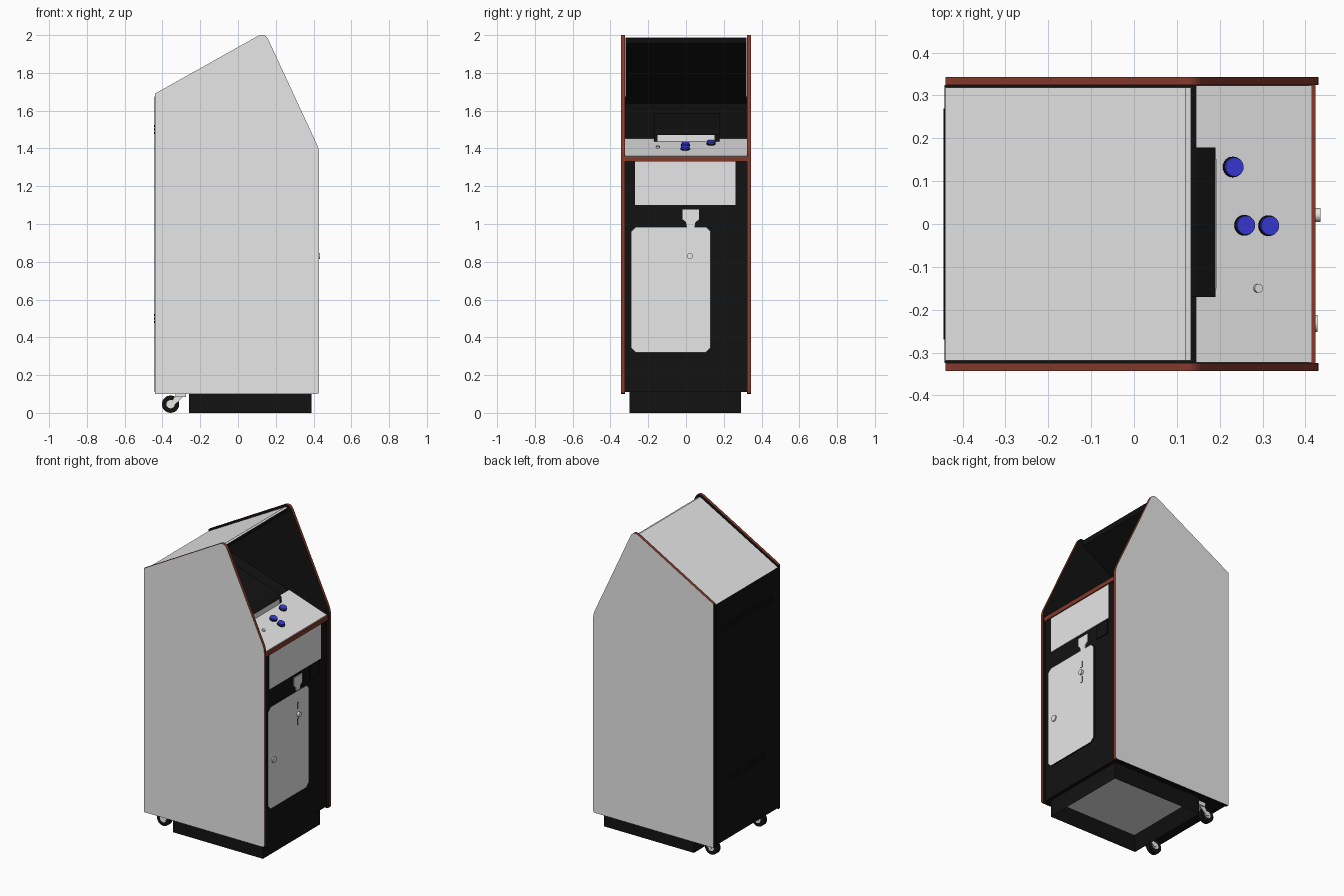
import bpy, bmesh, math
from mathutils import Vector, Matrix

cube = bpy.data.objects.get("Cube")
if cube:
    bpy.data.objects.remove(cube, do_unlink=True)


def material(name, rgb):
    m = bpy.data.materials.new(name)
    m.use_nodes = True
    m.diffuse_color = (*rgb, 1)
    bsdf = next(n for n in m.node_tree.nodes if n.type == 'BSDF_PRINCIPLED')
    bsdf.inputs["Base Color"].default_value = (*rgb, 1)
    return m


GRAY = material("light gray", (0.8, 0.8, 0.8))
BLACK = material("black", (0.006, 0.006, 0.006))
BROWN = material("red brown trim", (0.235, 0.043, 0.024))
BLUE = material("button blue", (0.045, 0.045, 0.75))


def finish(name, bm, mats, rule=None):
    """Turn a bmesh into an object; rule(normal, centre) picks the material slot."""
    bmesh.ops.recalc_face_normals(bm, faces=bm.faces)
    for f in bm.faces:
        f.material_index = rule(f.normal, f.calc_center_median()) if rule else 0
    me = bpy.data.meshes.new(name)
    bm.to_mesh(me)
    bm.free()
    for m in mats:
        me.materials.append(m)
    ob = bpy.data.objects.new(name, me)
    bpy.context.collection.objects.link(ob)
    return ob


def prism(name, pts, axis, a, b, mats, rule=None):
    """Extrude a flat outline from a to b: (x, z) outline along y, or (y, z) along x."""
    bm = bmesh.new()
    place = (lambda p, d: (p[0], d, p[1])) if axis == 'y' else (lambda p, d: (d, p[0], p[1]))
    face = bm.faces.new([bm.verts.new(place(p, a)) for p in pts])
    ext = bmesh.ops.extrude_face_region(bm, geom=[face])
    shift = Vector((0, b - a, 0) if axis == 'y' else (b - a, 0, 0))
    bmesh.ops.translate(bm, vec=shift, verts=[v for v in ext["geom"] if isinstance(v, bmesh.types.BMVert)])
    return finish(name, bm, mats, rule)


def rect(u0, u1, v0, v1, c=0.0):
    """Rectangle outline with corners cut by c."""
    if not c:
        return [(u0, v0), (u1, v0), (u1, v1), (u0, v1)]
    return [(u0 + c, v0), (u1 - c, v0), (u1, v0 + c), (u1, v1 - c),
            (u1 - c, v1), (u0 + c, v1), (u0, v1 - c), (u0, v0 + c)]


def box(name, x, y, z, mats, rule=None):
    return prism(name, rect(*y, *z), 'x', *x, mats, rule)


def cylinder(name, centre, direction, radius, depth, mat, sides=24):
    bm = bmesh.new()
    turn = Vector((0, 0, 1)).rotation_difference(Vector(direction)).to_matrix().to_4x4()
    bmesh.ops.create_cone(bm, cap_ends=True, segments=sides, radius1=radius, radius2=radius,
                          depth=depth, matrix=Matrix.Translation(centre) @ turn)
    ob = finish(name, bm, [mat])
    bpy.ops.object.select_all(action='DESELECT')
    ob.select_set(True)
    bpy.context.view_layer.objects.active = ob
    bpy.ops.object.shade_smooth_by_angle(angle=math.radians(35))
    return ob


def rounded(pts, radii, steps=6):
    """Soften the corners of an outline."""
    out = []
    for i, (p, r) in enumerate(zip(pts, radii)):
        p = Vector(p)
        if not r:
            out.append(tuple(p))
            continue
        a = p + (Vector(pts[i - 1]) - p).normalized() * r
        b = p + (Vector(pts[(i + 1) % len(pts)]) - p).normalized() * r
        for k in range(steps + 1):
            t = k / steps
            out.append(tuple(a * (1 - t) ** 2 + p * 2 * t * (1 - t) + b * t * t))
    return out


# Side panels: gray outside, black inside, brown edge trim
outline = rounded([(-.44, .10), (.43, .10), (.43, 1.395), (.142, 2.016), (-.44, 1.69)],
                  [0, .015, .03, .045, 0])
for label, s in (("left", 1), ("right", -1)):
    def side_rule(n, c, s=s):
        if abs(n.y) > .9:
            return 0 if n.y * s > 0 else 1
        return 1 if n.x < -.9 or n.z < -.9 else 2
    prism(label + "_side_panel", outline, 'y', s * .324, s * .343, [GRAY, BLACK, BROWN], side_rule)

# Cabinet body with sloped shelf on top
prism("cabinet_body", [(-.437, .11), (.412, .11), (.412, 1.355), (.145, 1.447), (-.437, 1.64)],
      'y', -.325, .325, [BLACK])

# Roof slab: gray on top, black below
prism("roof", [(-.44, 1.63), (-.44, 1.678), (.12, 1.988), (.133, 1.985), (.125, 1.955)],
      'y', -.319, .319, [GRAY, BLACK], lambda n, c: 0 if n.z > .5 or n.x < -.9 and c.z > 1.66 else 1)
box("back_upper_panel", (-.442, -.43), (-.324, .324), (.11, 1.675), [BLACK])

# Control panel
prism("control_panel", [(.415, 1.355), (.415, 1.361), (.145, 1.452), (.145, 1.446)],
      'y', -.323, .323, [GRAY])
box("front_trim_bar", (.40, .424), (-.325, .325), (1.33, 1.357), [BROWN])
tilt = Vector((.32, 0, .947)).normalized()


def on_panel(x, y, lift):
    return Vector((x, y, 1.361 + (.415 - x) * .337)) + tilt * lift


for i, (x, y) in enumerate([(.230, .133), (.257, -.003), (.313, -.004)]):
    cylinder(f"button_ring_{i + 1}", on_panel(x, y, .003), tilt, .024, .008, BLACK)
    cylinder(f"button_{i + 1}", on_panel(x, y, .009), tilt, .022, .014, BLUE)
cylinder("small_button", on_panel(.288, -.15, .005), tilt, .010, .012, GRAY)

# Display housing on the shelf
prism("display_housing", [(.19, 1.41), (.19, 1.473), (.145, 1.502), (-.12, 1.585), (-.12, 1.50)],
      'y', -.17, .178, [BLACK])
box("display_front_plate", (.185, .192), (-.15, .152), (1.41, 1.47), [GRAY])

# Front plates and door
front_rule = lambda n, c: 0 if n.x > .9 else 1
box("upper_front_plate", (.405, .416), (-.27, .262), (1.10, 1.33), [GRAY])
prism("front_door", rect(-.29, .13, .32, .985, .025), 'x', .405, .421, [GRAY, BLACK], front_rule)
prism("lock_plate", [(.005, .985), (.045, .985), (.05, 1.01), (.07, 1.025), (.07, 1.078),
                     (-.018, 1.078), (-.018, 1.025), (0, 1.01)], 'x', .405, .418, [GRAY])
box("coin_box", (.405, .417), (.15, .25), (1.0, 1.09), [BLACK])
box("upper_slot_plate", (.42, .424), (.013, .027), (.865, .908), [GRAY, BLACK], front_rule)
box("lower_slot_plate", (.42, .424), (.013, .029), (.763, .803), [GRAY, BLACK], front_rule)
cylinder("door_lock", (.427, .021, .83), (1, 0, 0), .016, .016, GRAY)
cylinder("door_knob", (.423, -.232, .63), (1, 0, 0), .020, .010, GRAY)

# Back vents
for label, half, z in (("lower", .18, .50), ("upper", .27, 1.50)):
    for k in range(3):
        zc = z + (k - 1) * .018
        box(f"{label}_back_vent_{k + 1}", (-.445, -.44), (-half, half), (zc - .005, zc + .005), [BLACK])

# Plinth, hollow from below
bm = bmesh.new()
bmesh.ops.create_cube(bm, size=1, matrix=Matrix.Translation((.065, -.005, .055))
                      @ Matrix.Diagonal((.65, .59, .11, 1)))
bm.normal_update()
under = [f for f in bm.faces if f.normal.z < -.9]
bmesh.ops.inset_region(bm, faces=under, thickness=.05)
bmesh.ops.translate(bm, vec=(0, 0, .085), verts=under[0].verts)


def plinth_rule(n, c):
    inside = abs(c.x - .065) < .30 and abs(c.y + .005) < .27 and c.z < .1
    return 1 if n.z < -.5 or inside else 0


finish("plinth", bm, [BLACK, GRAY], plinth_rule)

# Rear casters
for label, y in (("left", .235), ("right", -.245)):
    cylinder(label + "_caster_wheel", (-.357, y, .046), (0, 1, 0), .046, .03, BLACK)
    cylinder(label + "_caster_hub", (-.357, y, .046), (0, 1, 0), .022, .036, GRAY)
    box(label + "_caster_mount", (-.33, -.275), (y - .03, y + .03), (.085, .112), [GRAY])
    for s in (-1, 1):
        prism(f"{label}_caster_fork_{'outer' if s > 0 else 'inner'}",
              [(-.365, .04), (-.345, .035), (-.285, .09), (-.33, .09)],
              'y', y + s * .018, y + s * .022, [GRAY])
